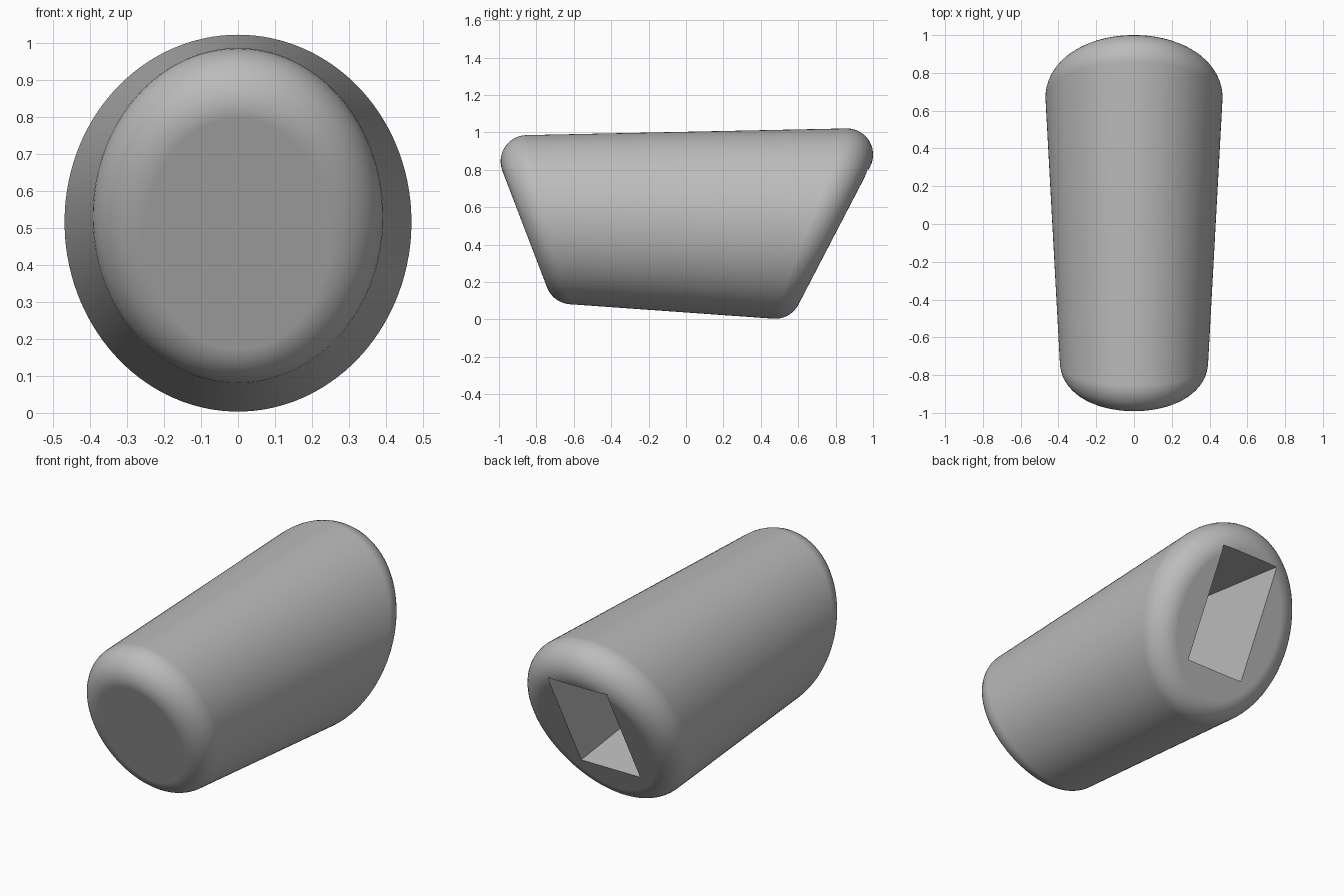
import bpy, bmesh, math
from mathutils import Vector

cube = bpy.data.objects.get("Cube")
if cube:
    bpy.data.objects.remove(cube, do_unlink=True)

SIDES = 128
STEPS = 12
RADIUS = 0.14

grey = bpy.data.materials.new("plain_grey")
grey.use_nodes = True
colour = (0.5, 0.5, 0.5, 1)
grey.diffuse_color = colour
grey.node_tree.nodes["Principled BSDF"].inputs["Base Color"].default_value = colour


def make_object(name, bm):
    bmesh.ops.recalc_face_normals(bm, faces=bm.faces)
    mesh = bpy.data.meshes.new(name)
    bm.to_mesh(mesh)
    bm.free()
    mesh.materials.append(grey)
    obj = bpy.data.objects.new(name, mesh)
    bpy.context.collection.objects.link(obj)
    return obj


def wall(angle, y):
    """Point on the tapering oval wall."""
    top, bottom = 1.003 + 0.021 * y, 0.037 - 0.071 * y
    return Vector(((0.4325 + 0.0545 * y) * math.cos(angle), y,
                   (top + bottom) / 2 + (top - bottom) / 2 * math.sin(angle)))


def fillet(angle, plane_point, plane_normal):
    """Arc from the wall round to a slanted end plane."""
    a, b = wall(angle, -1), wall(angle, 1)
    around = wall(angle + 0.01, 0) - wall(angle - 0.01, 0)
    out = (b - a).cross(around).normalized()
    if out.dot(wall(angle, 0) - wall(angle + math.pi, 0)) < 0:
        out = -out
    a = a - out * RADIUS
    b = b - out * RADIUS
    base = plane_point - plane_normal * RADIUS
    t = (base - a).dot(plane_normal) / (b - a).dot(plane_normal)
    centre = a.lerp(b, t)
    span = out.angle(plane_normal)
    side = (plane_normal - out * out.dot(plane_normal)).normalized()
    return [centre + RADIUS * (out * math.cos(span * i / STEPS) + side * math.sin(span * i / STEPS))
            for i in range(STEPS + 1)]


# Body: tapered oval with two slanted, rounded ends
front_point, front_normal = Vector((0, -0.71, 0.085)), Vector((0, -1, -0.383)).normalized()
back_point, back_normal = Vector((0, 0.56, 0)), Vector((0, 1, -0.52)).normalized()
bm = bmesh.new()
columns = []
for i in range(SIDES):
    angle = 2 * math.pi * i / SIDES
    path = fillet(angle, front_point, front_normal)[::-1] + fillet(angle, back_point, back_normal)
    columns.append([bm.verts.new(p) for p in path])
for i, col in enumerate(columns):
    nxt = columns[(i + 1) % SIDES]
    for j in range(len(col) - 1):
        bm.faces.new((col[j], nxt[j], nxt[j + 1], col[j + 1]))
for end in (0, -1):
    bm.faces.new([col[end] for col in columns])
body = make_object("body", bm)

# Socket: rectangular pocket sunk into the back
bm = bmesh.new()
rings = []
for depth in (-0.2, 0.85):
    ring = []
    for x, z in ((-0.185, 0.22), (0.185, 0.22), (0.185, 0.80), (-0.185, 0.80)):
        ring.append(bm.verts.new((x, 0.56 + 0.52 * z - depth, z + 0.13 * depth)))
    rings.append(ring)
    bm.faces.new(ring)
for i in range(4):
    k = (i + 1) % 4
    bm.faces.new((rings[0][i], rings[0][k], rings[1][k], rings[1][i]))
cutter = make_object("socket_cutter", bm)
cutter.hide_render = True

cut = body.modifiers.new("socket", "BOOLEAN")
cut.operation = "DIFFERENCE"
cut.solver = "EXACT"
cut.object = cutter
bpy.ops.object.select_all(action="DESELECT")
body.select_set(True)
bpy.context.view_layer.objects.active = body
bpy.ops.object.modifier_apply(modifier=cut.name)
bpy.data.objects.remove(cutter, do_unlink=True)
bpy.ops.object.shade_smooth_by_angle(angle=math.radians(30))
shading = body.modifiers.new("even_shading", "WEIGHTED_NORMAL")
shading.keep_sharp = True
